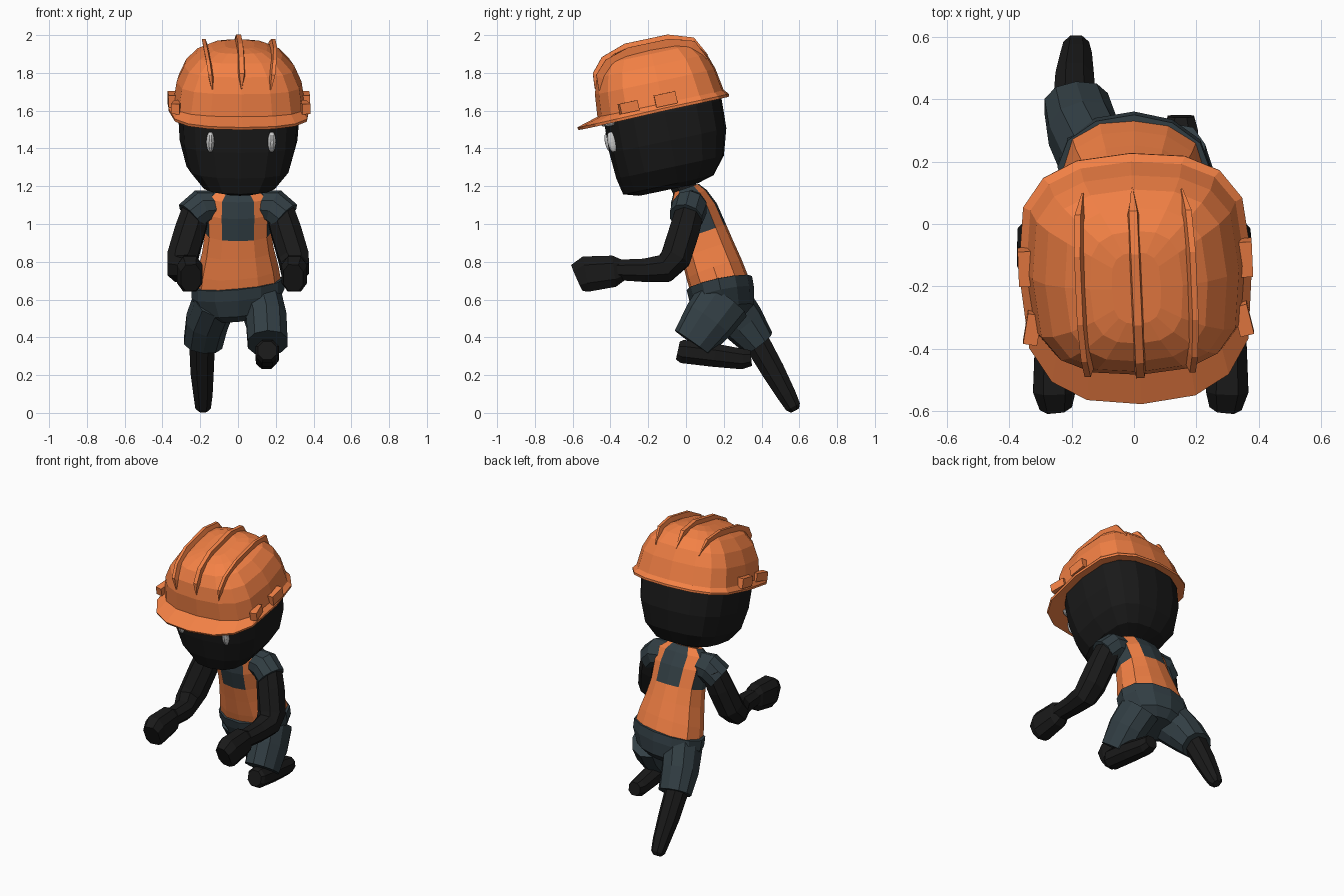
import bpy, bmesh
from math import sin, cos, radians, pi
from mathutils import Vector, Matrix

if "Cube" in bpy.data.objects:
    bpy.data.objects.remove(bpy.data.objects["Cube"])


def material(name, rgb):
    m = bpy.data.materials.new(name)
    m.diffuse_color = (*rgb, 1)
    m.use_nodes = True
    m.node_tree.nodes["Principled BSDF"].inputs["Base Color"].default_value = m.diffuse_color
    return m


ORANGE = material("orange", (0.90, 0.22, 0.06))
SLATE = material("slate", (0.032, 0.049, 0.058))
BLACK = material("black", (0.010, 0.010, 0.010))
WHITE = material("white", (0.90, 0.90, 0.90))


def spow(v, e):
    return (1 if v >= 0 else -1) * abs(v) ** e


def loft(name, rings, mats, matrix=Matrix(), pick=None):
    """Skin a stack of equal rings; pick(row, col) gives the material slot."""
    bm = bmesh.new()
    rows = [[bm.verts.new(p) for p in r] for r in rings]
    n = len(rows[0])
    for i in range(len(rows) - 1):
        for j in range(n):
            k = (j + 1) % n
            f = bm.faces.new((rows[i][j], rows[i][k], rows[i + 1][k], rows[i + 1][j]))
            f.material_index = pick(i, j) if pick else 0
    bm.faces.new(rows[0])
    bm.faces.new(rows[-1])
    bmesh.ops.recalc_face_normals(bm, faces=bm.faces)
    bm.transform(matrix)
    me = bpy.data.meshes.new(name)
    bm.to_mesh(me)
    bm.free()
    for m in mats:
        me.materials.append(m)
    ob = bpy.data.objects.new(name, me)
    bpy.context.collection.objects.link(ob)
    return ob


def tube(name, path, mat, ref=(1, 0, 0), sides=8, e=0.9):
    """Path entries: x, y, z, radius along ref, radius across."""
    pts = [Vector(p[:3]) for p in path]
    rings = []
    for i, p in enumerate(path):
        t = (pts[min(i + 1, len(pts) - 1)] - pts[max(i - 1, 0)]).normalized()
        u = Vector(ref)
        u = (u - t * u.dot(t)).normalized()
        v = t.cross(u)
        angs = [2 * pi * (k + 0.5) / sides for k in range(sides)]
        rings.append([pts[i] + u * p[3] * spow(cos(a), e) + v * p[-1] * spow(sin(a), e)
                      for a in angs])
    return loft(name, rings, [mat])


# Head and helmet share one tilted, slightly turned frame
HEAD = (Matrix.Translation((.004, -0.12, 1.55)) @ Matrix.Rotation(radians(2.5), 4, 'Z')
        @ Matrix.Rotation(radians(12), 4, 'X'))
N = 16


def oval(a, front, back, z, ex=0.8, ey=0.65, droop=0):
    out = []
    for k in range(N):
        t = 2 * pi * k / N
        y = spow(sin(t), ey)
        out.append(Vector((a * spow(cos(t), ex), y * (front if y < 0 else back),
                           z + droop * min(y, 0))))
    return out


head_rows = [(.11, .21, .11, -.365), (.20, .29, .20, -.34), (.275, .308, .275, -.25),
             (.312, .316, .318, -.11), (.322, .31, .325, .04), (.30, .29, .30, .2), (.15, .15, .15, .33)]
loft("head", [oval(*r) for r in head_rows], [BLACK], HEAD)

# Helmet: brim, then a superellipsoid dome
A, B, C, Z0 = 0.347, 0.338, 0.355, 0.06
rings = [oval(.315, .31, .32, .055, .8, .57), oval(.372, .45, .366, .05, .8, .6, .008),
         oval(.374, .455, .368, .065, .8, .6, .008), oval(.35, .338, .346, .09, .8, .57)]
for f in (.42, .66, .84, .95, .99):
    s = 1 - f ** 2.5
    rings.append(oval(A * s ** .4, B * s ** .286, B * s ** .286, Z0 + C * f, .8, .57))
loft("helmet", rings, [ORANGE], HEAD)

# Raised helmet ribs: the side pair leans outward at the top
for label, x0, w, h in (("left", -.15, .016, .034), ("middle", 0, .022, .027), ("right", .15, .016, .034)):
    rings = []
    angs = (-65, -52, -32, -8, 8, 32, 55)
    for i, d in enumerate(angs):
        t = radians(d)
        x = x0 * (1 + .18 * cos(t) ** 2)
        s = 1 - (abs(x) / A) ** 2.5
        p = Vector((x, B * spow(s * sin(t) ** 2, .286) * (1 if d > 0 else -1),
                    Z0 + C * (s * cos(t) ** 2) ** .4))
        n = Vector((x * .6, p.y, p.z)).normalized()
        end = i in (0, len(angs) - 1)
        hh, ww = (0.002, .004) if end else (h, w)
        sx = Vector((1, 0, 0))
        rings.append([p - n * .03 - sx * ww, p - n * .03 + sx * ww,
                      p + n * hh + sx * ww * .6, p + n * hh - sx * ww * .6])
    loft(label + "_helmet_rib", rings, [ORANGE], HEAD)


def block(name, centre, size, mat, rz=0):
    m = HEAD @ Matrix.Translation(centre) @ Matrix.Rotation(rz, 4, 'Z')
    q = [(-.5, -.5), (.5, -.5), (.5, .5), (-.5, .5)]
    loft(name, [[Vector((a * size[0], b * size[1], c * size[2])) for a, b in q]
                for c in (-.5, .5)], [mat], m)


def ball(name, centre, radii, ry=0, rz=0):
    rings = []
    for k in range(1, 8):
        t = pi * k / 8
        rings.append([Vector((radii[0] * sin(t) * cos(a * pi / 5), radii[1] * sin(t) * sin(a * pi / 5),
                              -radii[2] * cos(t))) for a in range(10)])
    m = HEAD @ Matrix.Translation(centre) @ Matrix.Rotation(rz, 4, 'Z') @ Matrix.Rotation(ry, 4, 'Y')
    loft(name, rings, [WHITE], m)


for side, s in (("right", 1), ("left", -1)):
    # Helmet clips, eyes and brows
    block(side + "_front_clip", (s * .338, -.18, .108), (.045, .10, .055), ORANGE, s * .2)
    block(side + "_side_clip", (s * .350, .02, .108), (.05, .115, .065), ORANGE)
    ball(side + "_eye", (s * .163, -.296, -.055), (.022, .026, .057))
    ball(side + "_brow", (s * .18, -.29, .04), (.045, .026, .013), 0, s * .35)

# Neck
tube("neck", [(0, .03, 1.12, .09, .08), (0, -.01, 1.19, .085, .07), (0, -.04, 1.25, .08, .07)], BLACK)

# Torso: vest panels over the shirt, chosen by face
TORSO = Matrix.Translation((0, .18, .67)) @ Matrix.Rotation(radians(19), 4, 'X')
angles = [0, 25, 58, 90, 122, 155, 180, 205, 238, 270, 302, 335]
rings = []
for h, rx, ry, roll in ((-.025, .232, .160, .13), (.09, .215, .155, .09), (.2, .19, .145, .05),
                        (.30, .175, .137, 0), (.42, .18, .127, 0), (.505, .175, .10, 0), (.55, .12, .07, 0)):
    rings.append([Vector((rx * spow(sin(radians(a)), .85), -ry * spow(cos(radians(a)), .85),
                          h + roll * rx * sin(radians(a)))) for a in angles])
loft("vest_and_shirt", rings, [ORANGE, SLATE], TORSO,
     lambda i, j: 0 if i < 3 or j in (1, 4, 7, 10) else 1)

# Shorts
HIPS = Matrix.Translation((0, .195, .60)) @ Matrix.Rotation(radians(12), 4, 'X')
loft("shorts_hips", [[Vector((rx * cos(2 * pi * k / 12), ry * sin(2 * pi * k / 12),
                               z + .1 * rx * cos(2 * pi * k / 12))) for k in range(12)]
                     for z, rx, ry in ((-.10, .13, .10), (-.06, .20, .155), (.03, .245, .175),
                                       (.09, .245, .177), (.10, .18, .12))], [SLATE], HIPS)
tube("rear_shorts_leg", [(-.12, .20, .60, .115, .14), (-.165, .30, .48, .115, .12),
                         (-.185, .385, .37, .107, .09)], SLATE, sides=10)
tube("front_shorts_leg", [(.12, .20, .60, .115, .15), (.15, .12, .49, .112, .14),
                          (.157, .035, .37, .11, .115)], SLATE, sides=10)

# Lower legs
tube("rear_lower_leg", [(-.19, .36, .40, .074), (-.19, .46, .225, .066), (-.185, .53, .10, .054),
                        (-.185, .567, .032, .044), (-.185, .578, .012, .025)], BLACK)
tube("front_lower_leg", [(.155, -.043, .33, .052), (.155, -.02, .325, .066), (.155, .15, .305, .066),
                         (.15, .30, .285, .058), (.15, .345, .29, .045)], BLACK)

# Arms
for side, s, hand in (("right", 1, .298), ("left", -1, .255)):
    tube(side + "_sleeve", [(s * .10, .03, 1.10, .08), (s * .19, .02, 1.09, .095),
                            (s * .25, 0, 1.035, .092)], SLATE, (0, 1, 0), 10, 1)
    tube(side + "_arm", [(s * .215, .025, 1.09, .078), (s * .255, -.01, .96, .086),
                         (s * .295, -.055, .82, .086), (s * .302, -.11, .765, .079),
                         (s * (hand + .004), -.22, .755, .066), (s * hand, -.38, .757, .057)], BLACK)
    tube(side + "_fist", [(s * hand, -.335, .757, .045, .06), (s * hand, -.38, .75, .066, .088),
                          (s * hand, -.53, .735, .072, .10), (s * (hand - .005), -.575, .715, .055, .08)],
         BLACK, e=.75)
